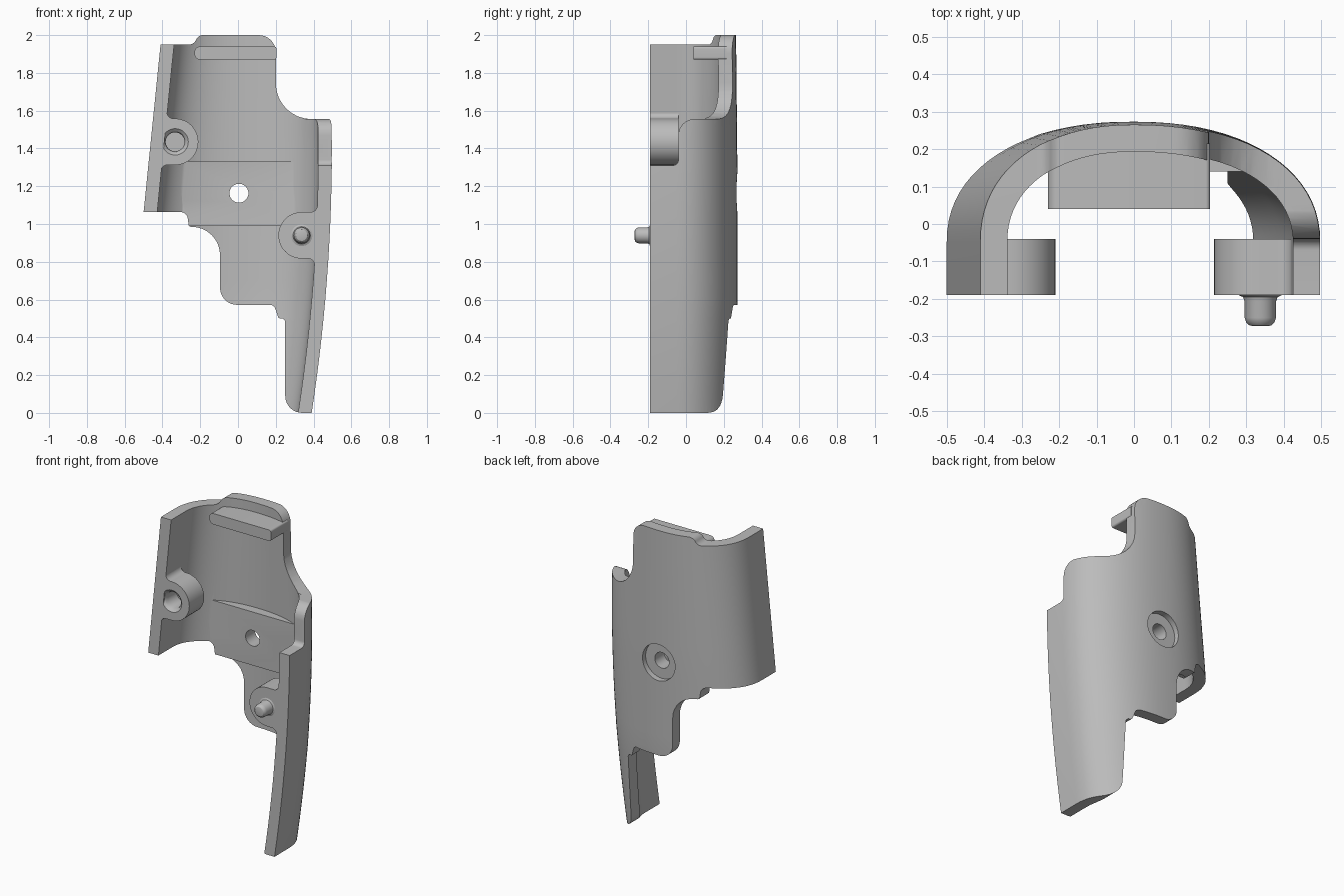
import bpy, bmesh, math
from mathutils import Vector

cube = bpy.data.objects.get("Cube")
if cube:
    bpy.data.objects.remove(cube, do_unlink=True)

grey = bpy.data.materials.new("plain grey")
grey.use_nodes = True
grey.diffuse_color = (0.5, 0.5, 0.5, 1)
grey.node_tree.nodes["Principled BSDF"].inputs["Base Color"].default_value = (0.5, 0.5, 0.5, 1)


def make(name, bm):
    bmesh.ops.recalc_face_normals(bm, faces=bm.faces)
    mesh = bpy.data.meshes.new(name)
    bm.to_mesh(mesh)
    bm.free()
    mesh.materials.append(grey)
    obj = bpy.data.objects.new(name, mesh)
    bpy.context.collection.objects.link(obj)
    return obj


def rounded(points, steps=8):
    """Outline from corners (u, v) or (u, v, fillet radius)."""
    out = []
    for i, p in enumerate(points):
        c = Vector(p[:2])
        if len(p) < 3:
            out.append(c)
            continue
        a = (Vector(points[i - 1][:2]) - c).normalized()
        b = (Vector(points[(i + 1) % len(points)][:2]) - c).normalized()
        half = a.angle(b) / 2
        centre = c + (a + b).normalized() * p[2] / math.sin(half)
        start = c + a * p[2] / math.tan(half) - centre
        end = c + b * p[2] / math.tan(half) - centre
        sweep = start.angle(end)
        for k in range(steps + 1):
            t = k / steps
            out.append(centre + (start * math.sin((1 - t) * sweep)
                                 + end * math.sin(t * sweep)) / math.sin(sweep))
    return out


def prism(name, outline, lo, hi, axis="y"):
    """Extrude an outline along y (outline is x, z) or x (outline is y, z)."""
    bm = bmesh.new()
    rings = []
    for d in (lo, hi):
        rings.append([bm.verts.new((u, d, v) if axis == "y" else (d, u, v))
                      for u, v in outline])
    n = len(outline)
    for ring in rings:
        bm.faces.new(ring)
    for i in range(n):
        j = (i + 1) % n
        bm.faces.new((rings[0][i], rings[0][j], rings[1][j], rings[1][i]))
    return make(name, bm)


def lathe(name, x, z, profile, sides=32):
    """Solid of revolution about a y-directed axis; profile is (radius, y)."""
    bm = bmesh.new()
    rings = []
    for r, y in profile:
        rings.append([bm.verts.new((x + r * math.cos(math.tau * i / sides), y,
                                    z + r * math.sin(math.tau * i / sides)))
                      for i in range(sides)])
    for a, b in zip(rings, rings[1:]):
        for i in range(sides):
            j = (i + 1) % sides
            bm.faces.new((a[i], a[j], b[j], b[i]))
    bm.faces.new(rings[0])
    bm.faces.new(rings[-1])
    return make(name, bm)


def combine(obj, other, operation):
    mod = obj.modifiers.new("cut", "BOOLEAN")
    mod.operation, mod.solver, mod.object = operation, "EXACT", other
    bpy.context.view_layer.objects.active = obj
    bpy.ops.object.modifier_apply(modifier=mod.name)
    bpy.data.objects.remove(other, do_unlink=True)


# Curved shell: lofted U-shaped wall, its two sides leaning differently
FRONT, MID = -0.19, -0.05


def arch(z, inset):
    left = 0.5 - 0.101 * (z - 1.06) - inset
    right = 0.497 - 0.107 * ((1.4 - z) / 1.4) ** 2 - inset
    depth = 0.323 - 0.03 * max(0, 0.6 - z) / 0.6 - 0.01 * max(0, z - 1.2) - inset
    pts = [(right, FRONT)]
    for i in range(41):
        a = math.pi * i / 40
        c, s = math.cos(a), math.sin(a)
        w = right if c > 0 else left
        pts.append((math.copysign(abs(c) ** (2 / 2.2), c) * w,
                    MID + max(s, 0) ** (2 / 2.2) * depth))
    pts.append((-left, FRONT))
    return pts


bm = bmesh.new()
loops = []
for k in range(23):
    z = -0.1 + 0.1 * k
    loops.append([bm.verts.new((x, y, z))
                  for x, y in arch(z, 0) + arch(z, 0.072)[::-1]])
n = len(loops[0])
for a, b in zip(loops, loops[1:]):
    for i in range(n):
        j = (i + 1) % n
        bm.faces.new((a[i], a[j], b[j], b[i]))
for ring in (loops[0], loops[-1]):
    for i in range(n // 2 - 1):
        bm.faces.new((ring[i], ring[i + 1], ring[n - 2 - i], ring[n - 1 - i]))
shell = make("curved_shell", bm)

# Flat inner pad around the screw hole
pad = prism("pad", [(-0.295, 0.99), (0.295, 0.99), (0.295, 1.33), (-0.295, 1.33)], 0.14, 0.21)
combine(shell, pad, "UNION")

# Stepped outline of the shell seen from the front
outline = rounded([
    (-0.7, 1.95), (-0.235, 1.95, 0.04), (-0.21, 2.0, 0.04), (0.2, 2.0, 0.09),
    (0.2, 1.555, 0.19), (0.7, 1.555), (0.7, 0), (0.25, 0, 0.09),
    (0.25, 0.5, 0.02), (0.215, 0.5, 0.012), (0.19, 0.572, 0.03),
    (-0.095, 0.572, 0.09), (-0.095, 0.985, 0.15), (-0.26, 0.985, 0.012),
    (-0.27, 1.063, 0.04), (-0.7, 1.063)])
combine(shell, prism("outline", outline, -0.6, 0.6), "INTERSECT")

# Rounded step in the front edge of the left wall
step = rounded([(-0.4, 1.31), (-0.04, 1.31, 0.03), (-0.04, 1.556, 0.085),
                (0.1, 1.556), (0.1, 1.8), (-0.4, 1.8)])
combine(shell, prism("step", step, 0.25, 0.7, "x"), "DIFFERENCE")

# Screw hole with a counterbore at the back
combine(shell, lathe("bore", 0.005, 1.163, [(0.05, 0), (0.05, 0.235), (0.115, 0.235),
                                            (0.115, 0.5)], 40), "DIFFERENCE")


# Round bosses blending into the side walls
def boss(name, x, z, side, wall_low, wall_high):
    r = 0.123
    low, high = z - r - 0.05, z + r + 0.05
    buried = side * 0.03
    pts = [(x - side * r * math.sin(math.pi * i / 24),
            z + r * math.cos(math.pi * i / 24)) for i in range(25)]
    pts += [(wall_low, z - r, 0.035), (wall_low, low), (wall_low + buried, low),
            (wall_high + buried, high), (wall_high, high), (wall_high, z + r, 0.035)]
    return prism(name, rounded(pts), FRONT, -0.04)


socket = boss("right_socket_boss", -0.333, 1.435, -1, -0.41, -0.376)
combine(socket, lathe("socket", -0.333, 1.435, [(0.073, -0.2), (0.07, -0.19), (0.056, -0.178),
                                                (0.05, -0.16), (0.05, -0.07)]), "DIFFERENCE")
peg_boss = boss("left_peg_boss", 0.337, 0.94, 1, 0.405, 0.42)

# Locating peg with a flared base and rounded tip
peg = lathe("locating_peg", 0.337, 0.94, [
    (0.057, -0.18), (0.057, -0.19), (0.046, -0.195), (0.042, -0.207), (0.042, -0.25),
    (0.038, -0.262), (0.03, -0.27), (0.022, -0.272)])

# Shelf bar inside the top
bar = prism("top_shelf_bar", rounded([(-0.23, 1.87, 0.03), (0.203, 1.87, 0.012),
                                      (0.203, 1.94, 0.012), (-0.23, 1.94, 0.03)]), 0.04, 0.215)

for obj in (shell, socket, peg_boss, peg, bar):
    bpy.ops.object.select_all(action="DESELECT")
    obj.select_set(True)
    bpy.context.view_layer.objects.active = obj
    bpy.ops.object.shade_smooth_by_angle(angle=math.radians(30))
